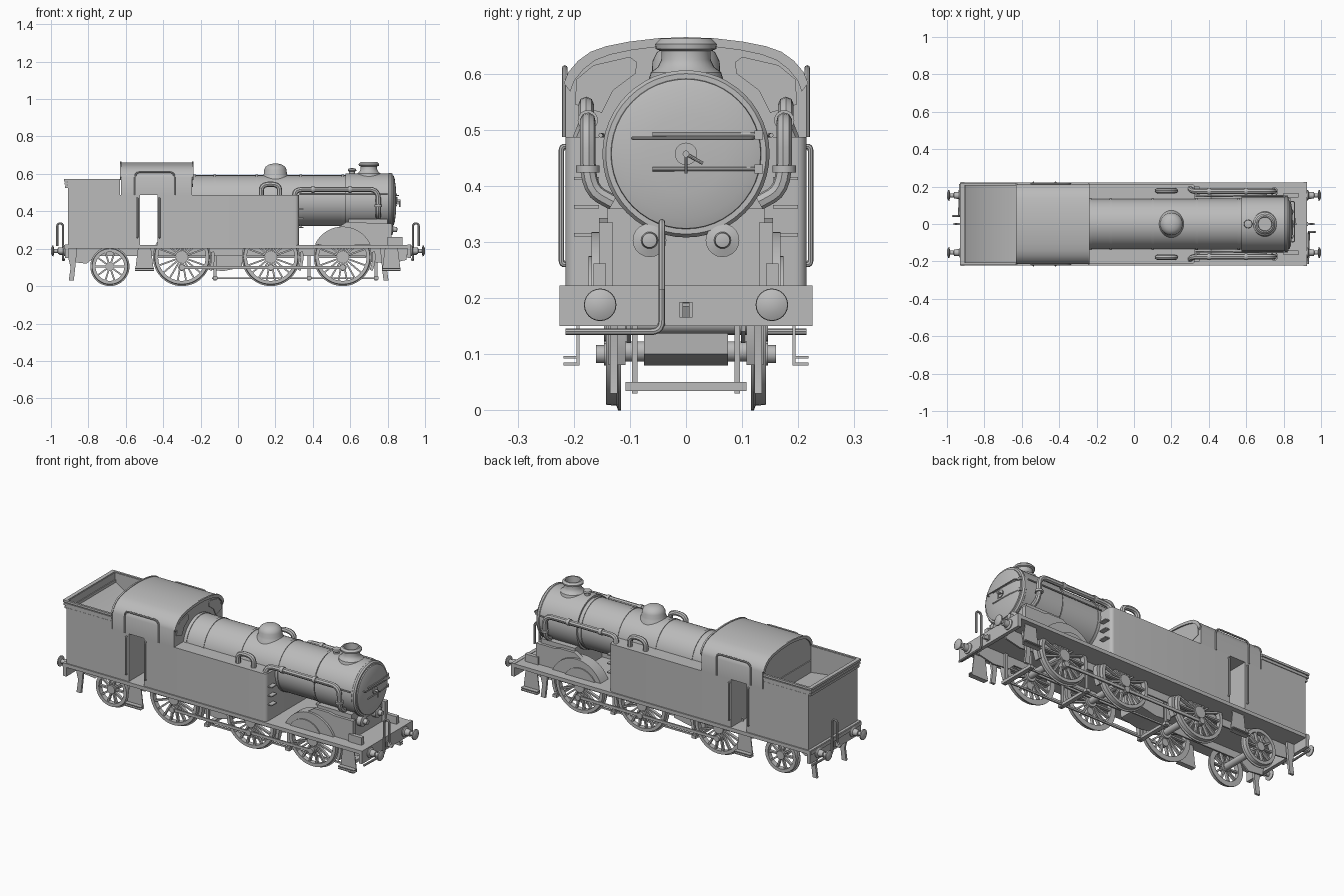
import bpy, bmesh, math
from mathutils import Vector, Matrix

GREY = bpy.data.materials.new("plain grey")
GREY.diffuse_color = (0.5, 0.5, 0.5, 1)
SIDES = (("left", 1), ("right", -1))


def finish(name, bm):
    bmesh.ops.remove_doubles(bm, verts=bm.verts, dist=1e-5)
    bmesh.ops.recalc_face_normals(bm, faces=bm.faces)
    me = bpy.data.meshes.new(name)
    bm.to_mesh(me)
    bm.free()
    me.materials.append(GREY)
    ob = bpy.data.objects.new(name, me)
    bpy.context.collection.objects.link(ob)
    return ob


def place(axis, a, u, v):
    """Point at a along the axis, with u, v in the other two axes in order."""
    return {"X": (a, u, v), "Y": (u, a, v), "Z": (u, v, a)}[axis]


def prism(name, pts, a0, a1, axis):
    bm = bmesh.new()
    lo, hi = sorted((a0, a1))
    f = bm.faces.new([bm.verts.new(place(axis, lo, *p)) for p in pts])
    ext = bmesh.ops.extrude_face_region(bm, geom=[f], use_keep_orig=True)
    vs = [g for g in ext["geom"] if isinstance(g, bmesh.types.BMVert)]
    bmesh.ops.translate(bm, verts=vs, vec=place(axis, hi - lo, 0, 0))
    return finish(name, bm)


def box(name, x0, x1, y0, y1, z0, z1):
    return prism(name, [(x0, y0), (x1, y0), (x1, y1), (x0, y1)], z0, z1, "Z")


def lathe(name, prof, at, axis, n=32, closed=False, scale=1):
    """Turn (radius, distance) points round an axis through at."""
    bm = bmesh.new()
    rings = []
    for i in range(n):
        t = 2 * math.pi * i / n
        rings.append([bm.verts.new(Vector(at) + Vector(place(axis, a * scale, r * math.cos(t), r * math.sin(t))))
                      for r, a in prof])
    m = len(prof)
    for i in range(n):
        p, q = rings[i], rings[(i + 1) % n]
        for j in range(m if closed else m - 1):
            k = (j + 1) % m
            bm.faces.new((p[j], p[k], q[k], q[j]))
    return finish(name, bm)


def cyl(name, at, r, a0, a1, axis, n=24):
    return lathe(name, [(0, a0), (r, a0), (r, a1), (0, a1)], at, axis, n)


def tube(name, pts, r, bend=0.03):
    """Round pipe through points with rounded corners."""
    P = [Vector(p) for p in pts]
    path = [P[0]]
    for a, b, c in zip(P, P[1:], P[2:]):
        u = b + (a - b).normalized() * min(bend, (a - b).length / 2)
        w = b + (c - b).normalized() * min(bend, (c - b).length / 2)
        path += [u * (1 - t) ** 2 + b * 2 * t * (1 - t) + w * t * t for t in (0, .2, .4, .6, .8, 1)]
    path.append(P[-1])
    cu = bpy.data.curves.new(name, "CURVE")
    cu.dimensions, cu.bevel_depth, cu.bevel_resolution, cu.use_fill_caps = "3D", r, 2, True
    sp = cu.splines.new("POLY")
    sp.points.add(len(path) - 1)
    for q, v in zip(sp.points, path):
        q.co = (*v, 1)
    cu.materials.append(GREY)
    ob = bpy.data.objects.new(name, cu)
    bpy.context.collection.objects.link(ob)
    return ob


def arc(cx, cz, r, d0, d1, n):
    return [(cx + r * math.cos(math.radians(d0 + (d1 - d0) * i / n)),
             cz + r * math.sin(math.radians(d0 + (d1 - d0) * i / n))) for i in range(n + 1)]


def spokes(name, x, z, y0, y1, r0, r1, n, w):
    bm = bmesh.new()
    for i in range(n):
        m = (Matrix.Translation((x, (y0 + y1) / 2, z)) @ Matrix.Rotation(2 * math.pi * i / n, 4, "Y")
             @ Matrix.Translation(((r0 + r1) / 2, 0, 0)) @ Matrix.Diagonal((r1 - r0, abs(y1 - y0), w, 1)))
        bmesh.ops.create_cube(bm, size=1, matrix=m)
    return finish(name, bm)


# Footplate and buffer beams
box("footplate", -0.93, 0.92, -0.222, 0.222, 0.2, 0.22)
for e, sx in (("front", 1), ("rear", -1)):
    box(e + "_buffer_beam", *sorted((sx * 0.905, sx * 0.925)), -0.225, 0.225, 0.15, 0.222)
    for s, sy in SIDES:
        lathe(f"{e}_{s}_buffer", [(0, 0.92), (0.028, 0.92), (0.028, 0.93), (0.019, 0.935), (0.017, 0.962), (0.011, 0.964),
              (0.011, 0.983), (0.029, 0.987), (0.028, 0.993), (0.015, 0.999), (0, 1.0)], (0, sy * 0.153, 0.188), "X", 24, scale=sx)
        gx = 0.79 if sx > 0 else 0.89
        prism(f"{e}_{s}_guard_iron", [(sx * (gx - 0.03), 0.2), (sx * (gx - 0.02), 0.1), (sx * (gx - 0.012), 0.03),
              (sx * (gx + 0.015), 0.03), (sx * (gx + 0.005), 0.1), (sx * (gx + 0.03), 0.2)], sy * 0.122, sy * 0.135, "Y")
    prism(e + "_coupling_hook", [(sx * 0.92, 0.17), (sx * 0.955, 0.165), (sx * 0.965, 0.185), (sx * 0.955, 0.19),
          (sx * 0.95, 0.18), (sx * 0.94, 0.192), (sx * 0.92, 0.192)], -0.006, 0.006, "Y")
    box(e + "_hook_plate", *sorted((sx * 0.92, sx * 0.929)), -0.012, 0.012, 0.165, 0.193)
    yv = -0.043 * sx
    tube(e + "_brake_hose", [(sx * 0.93, yv * 5, 0.14), (sx * 0.935, yv, 0.14), (sx * 0.935, yv, 0.335),
         (sx * 0.967, yv, 0.335), (sx * 0.967, yv, 0.215)], 0.006, 0.02)

# Frames, ash pan and axles
for s, sy in SIDES:
    prism(s + "_frame", [(-0.91, 0.2), (-0.9, 0.13), (-0.81, 0.12), (-0.76, 0.16), (0.68, 0.16), (0.71, 0.13),
          (0.81, 0.12), (0.9, 0.14), (0.91, 0.2)], sy * 0.098, sy * 0.106, "Y")
prism("ash_pan", [(-0.17, 0.2), (-0.17, 0.09), (-0.08, 0.08), (0.02, 0.1), (0.03, 0.2)], -0.075, 0.075, "Y")

# Wheels
DRIVERS, RC = (-0.3, 0.175, 0.56), 0.155
for i, x in enumerate((*DRIVERS, -0.685)):
    drv = i < 3
    R, n, nm = (RC, 18, f"driving_{i + 1}") if drv else (0.105, 10, "trailing")
    cyl(nm + "_axle", (x, 0, R), 0.018, -0.13, 0.13, "Y", 16)
    for s, sy in SIDES:
        w = f"{nm}_{s}_wheel"
        lathe(w + "_tyre", [(R - 0.028, 0.116), (R, 0.116), (R, 0.121), (R - 0.008, 0.124), (R - 0.01, 0.143),
              (R - 0.028, 0.143)], (x, 0, R), "Y", 48, True, sy)
        spokes(w + "_spokes", x, R, sy * 0.122, sy * 0.138, 0.015, R - 0.024, n, 0.009)
        cyl(w + "_hub", (x, 0, R), 0.032 if drv else 0.024, sy * 0.112, sy * 0.146, "Y", 20)
        if drv:
            prism(w + "_balance_weight", arc(x, R, R - 0.026, 45, 135, 10), sy * 0.12, sy * 0.141, "Y")
            cyl(w + "_crank_boss", (x, 0, 0.1), 0.02, sy * 0.12, sy * 0.146, "Y", 16)
            cyl(w + "_crank_pin", (x, 0, 0.1), 0.016, sy * 0.144, sy * 0.16, "Y", 16)
            # Brake hanger and block behind each driving wheel
            bx = x + (0.178 if i != 1 else 0.205)
            box(f"{w}_brake_hanger", bx - 0.008, bx + 0.008, *sorted((sy * 0.086, sy * 0.096)), 0.03, 0.2)
            prism(f"{w}_brake_block", arc(x, R, 0.158, -25, 10, 6) + arc(x, R, 0.175, 10, -25, 6), sy * 0.108, sy * 0.138, "Y")
for s, sy in SIDES:
    box(s + "_coupling_rod", -0.3, 0.56, *sorted((sy * 0.147, sy * 0.155)), 0.092, 0.108)
    box(s + "_brake_pull_rod", -0.14, 0.75, *sorted((sy * 0.078, sy * 0.086)), 0.037, 0.046)
for i, x in enumerate((-0.122, 0.38, 0.738)):
    box(f"brake_cross_beam_{i + 1}", x - 0.012, x + 0.012, -0.108, 0.108, 0.034, 0.05)

# Footsteps
for s, sy in SIDES:
    for nm, x in (("cab", -0.5), ("front", 0.82)):
        prism(f"{s}_{nm}_step_plate", [(x - 0.035, 0.2), (x - 0.05, 0.08), (x + 0.05, 0.08), (x + 0.035, 0.2)],
              sy * 0.19, sy * 0.195, "Y")
        for z in (0.08, 0.092):
            box(f"{s}_{nm}_step_{z}", x - 0.05, x + 0.05, *sorted((sy * 0.19, sy * 0.218)), z, z + 0.005)

# Side tanks, with rounded front corners
prism("side_tanks", [(-0.43, -0.215), *arc(0.305, -0.195, 0.02, -90, 0, 5), *arc(0.305, 0.195, 0.02, 0, 90, 5),
      (-0.43, 0.215)], 0.22, 0.487, "Z")
for s, sy in SIDES:
    for z in (0.31, 0.36, 0.41):
        box(f"{s}_tank_step_{z}", 0.32, 0.35, *sorted((sy * 0.155, sy * 0.2)), z, z + 0.006)
    tube(s + "_tank_vent", [(0.125, sy * 0.178, 0.48), (0.125, sy * 0.178, 0.545), (0.222, sy * 0.178, 0.545),
         (0.222, sy * 0.178, 0.48)], 0.014, 0.045)
    tube(s + "_steam_pipe", [(0.3, sy * 0.19, 0.48), (0.31, sy * 0.175, 0.517), (0.75, sy * 0.175, 0.517),
         (0.75, sy * 0.175, 0.395), (0.75, sy * 0.13, 0.37)], 0.014, 0.05)
    for x in (0.4, 0.6):
        cyl(f"{s}_pipe_collar_{x}", (x, sy * 0.175, 0.517), 0.018, -0.008, 0.008, "X", 16)
    cyl(s + "_pipe_flange", (0.75, sy * 0.175, 0.43), 0.021, -0.006, 0.006, "Z", 16)
    tube(s + "_handrail", [(0.33, sy * 0.148, 0.49), (0.8, sy * 0.152, 0.49)], 0.004)
    for x in (-0.538, -0.42):
        tube(f"{s}_door_rail_{x}", [(x, sy * 0.212, 0.26), (x, sy * 0.222, 0.26), (x, sy * 0.222, 0.47),
             (x, sy * 0.212, 0.47)], 0.005, 0.008)

# Bunker: body, walls, sloping coal floor and coal rails
box("bunker_body", -0.91, -0.525, -0.215, 0.215, 0.22, 0.4)
box("bunker_cab_side", -0.63, -0.525, -0.215, 0.215, 0.4, 0.487)
box("bunker_back", -0.91, -0.9, -0.215, 0.215, 0.4, 0.53)
prism("coal_floor", [(-0.9, 0.4), (-0.9, 0.515), (-0.78, 0.44), (-0.63, 0.42), (-0.63, 0.4)], -0.205, 0.205, "Y")
for s, sy in SIDES:
    box(s + "_bunker_wall", -0.91, -0.63, *sorted((sy * 0.205, sy * 0.215)), 0.4, 0.53)
    box(s + "_rail_backing", -0.915, -0.63, *sorted((sy * 0.205, sy * 0.214)), 0.53, 0.568)
box("rear_rail_backing", -0.915, -0.905, -0.21, 0.21, 0.53, 0.568)
for i, (z, o) in enumerate(((0.525, 0), (0.543, 0.004), (0.56, 0.006))):
    for s, sy in SIDES:
        box(f"{s}_coal_rail_{i}", -0.924 - o, -0.63, *sorted((sy * 0.208, sy * (0.214 + o))), z, z + 0.012)
    box(f"rear_coal_rail_{i}", -0.924 - o, -0.908, -0.214 - o, 0.214 + o, z, z + 0.012)

# Cab with arched roof
half = [(0.215, 0.58), (0.207, 0.6), (0.19, 0.62), (0.168, 0.636), (0.14, 0.646), (0.1, 0.654), (0.05, 0.66)]
roof = half + [(0, 0.662)] + [(-y, z) for y, z in reversed(half)]
prism("cab", [(0.215, 0.487)] + roof + [(-0.215, 0.487)], -0.625, -0.245, "X")
inner = [(y * 0.96, z - 0.012) for y, z in reversed(roof)]
for nm, x in (("front", -0.247), ("rear", -0.632)):
    prism(nm + "_roof_lip", [(y * 1.012, z + 0.003) for y, z in roof] + inner, x, x + 0.009, "X")
for s, sy in SIDES:
    tube(s + "_cab_opening_beading", [(-0.55, sy * 0.216, 0.487), (-0.55, sy * 0.216, 0.61), (-0.34, sy * 0.216, 0.61),
         (-0.34, sy * 0.216, 0.487)], 0.005, 0.03)
    prism(s + "_cab_window", [(sy * y, z) for y, z in ((0.15, 0.53), (0.198, 0.545), (0.195, 0.59), (0.165, 0.615),
          (0.1, 0.63), (0.087, 0.62), (0.09, 0.6), (0.13, 0.57))], -0.245, -0.241, "X")

# Boiler, bands, smokebox and door
BZ = 0.457
cyl("boiler", (0, 0, BZ), 0.136, -0.25, 0.6, "X", 48)
for x in (-0.232, -0.125, 0.1, 0.335, 0.56):
    cyl(f"boiler_band_{x}", (x, 0, BZ), 0.139, -0.007, 0.007, "X", 48)
lathe("smokebox", [(0, 0.575), (0.146, 0.575), (0.146, 0.805), (0.149, 0.808), (0.149, 0.818), (0.143, 0.826),
      (0.134, 0.826), (0.133, 0.832), (0.115, 0.838), (0.07, 0.844), (0, 0.847)], (0, 0, BZ), "X", 48)
cyl("door_boss", (0, 0, BZ), 0.02, 0.84, 0.852, "X", 20)
cyl("door_pin", (0, 0, BZ), 0.006, 0.84, 0.87, "X", 12)
tube("door_handle_long", [(0.86, 0, BZ), (0.86, 0.03, BZ - 0.017)], 0.003)
tube("door_handle_short", [(0.865, 0, BZ), (0.865, 0, BZ - 0.035)], 0.003)
for z in (0.43, 0.491):
    tube(f"door_hinge_strap_{z}", [(0.832, 0.13, z), (0.844, 0.07, z), (0.846, -0.06, z)], 0.004)
    box(f"door_hinge_{z}", 0.82, 0.84, 0.122, 0.137, z - 0.008, z + 0.008)
tube("door_handrail", [(0.842, -0.095, 0.485), (0.858, -0.095, 0.485), (0.858, 0.12, 0.485), (0.838, 0.12, 0.485)], 0.003, 0.008)

# Chimney, dome and safety valve
lathe("chimney", [(0.07, 0.575), (0.063, 0.602), (0.05, 0.612), (0.044, 0.625), (0.044, 0.64), (0.054, 0.644),
      (0.055, 0.653), (0.045, 0.663), (0.038, 0.663), (0.036, 0.62), (0, 0.62)], (0.7, 0, 0), "Z", 32)
lathe("steam_dome", [(0.075, 0.565), (0.066, 0.592), (0.061, 0.602), (0.06, 0.622), (0.052, 0.638), (0.036, 0.649),
      (0.018, 0.654), (0, 0.655)], (0.2, 0, 0), "Z", 32)
lathe("snifting_valve", [(0.016, 0.59), (0.016, 0.612), (0.023, 0.617), (0.021, 0.627), (0, 0.632)], (0.61, 0, 0), "Z", 20)

# Smokebox saddle, valve covers and splashers
box("saddle", 0.59, 0.8, -0.14, 0.14, 0.22, 0.36)
for s, sy in SIDES:
    prism(s + "_saddle_side", [(0.47, 0.22), (0.5, 0.29), (0.58, 0.343), (0.67, 0.343), (0.7, 0.335), (0.82, 0.335),
          (0.82, 0.22)], sy * 0.13, sy * 0.155, "Y")
    prism(s + "_splasher", arc(0.56, RC, 0.163, 24, 156, 20), sy * 0.1, sy * 0.168, "Y")
    prism(s + "_splasher_panel", arc(0.535, 0.17, 0.105, 28, 152, 14), sy * 0.166, sy * 0.174, "Y")
    lathe(s + "_valve_cover", [(0.03, 0.79), (0.03, 0.825), (0.015, 0.83), (0.013, 0.85), (0, 0.853)],
          (0, sy * 0.065, 0.303), "X", 20)
    box(s + "_frame_extension", 0.8, 0.88, *sorted((sy * 0.143, sy * 0.165)), 0.22, 0.262)

# Turn pipes into meshes and smooth only the rounded surfaces
for ob in bpy.context.scene.objects:
    ob.select_set(True)
    bpy.context.view_layer.objects.active = ob
bpy.ops.object.convert(target="MESH")
bpy.ops.object.shade_smooth_by_angle(angle=math.radians(32))
